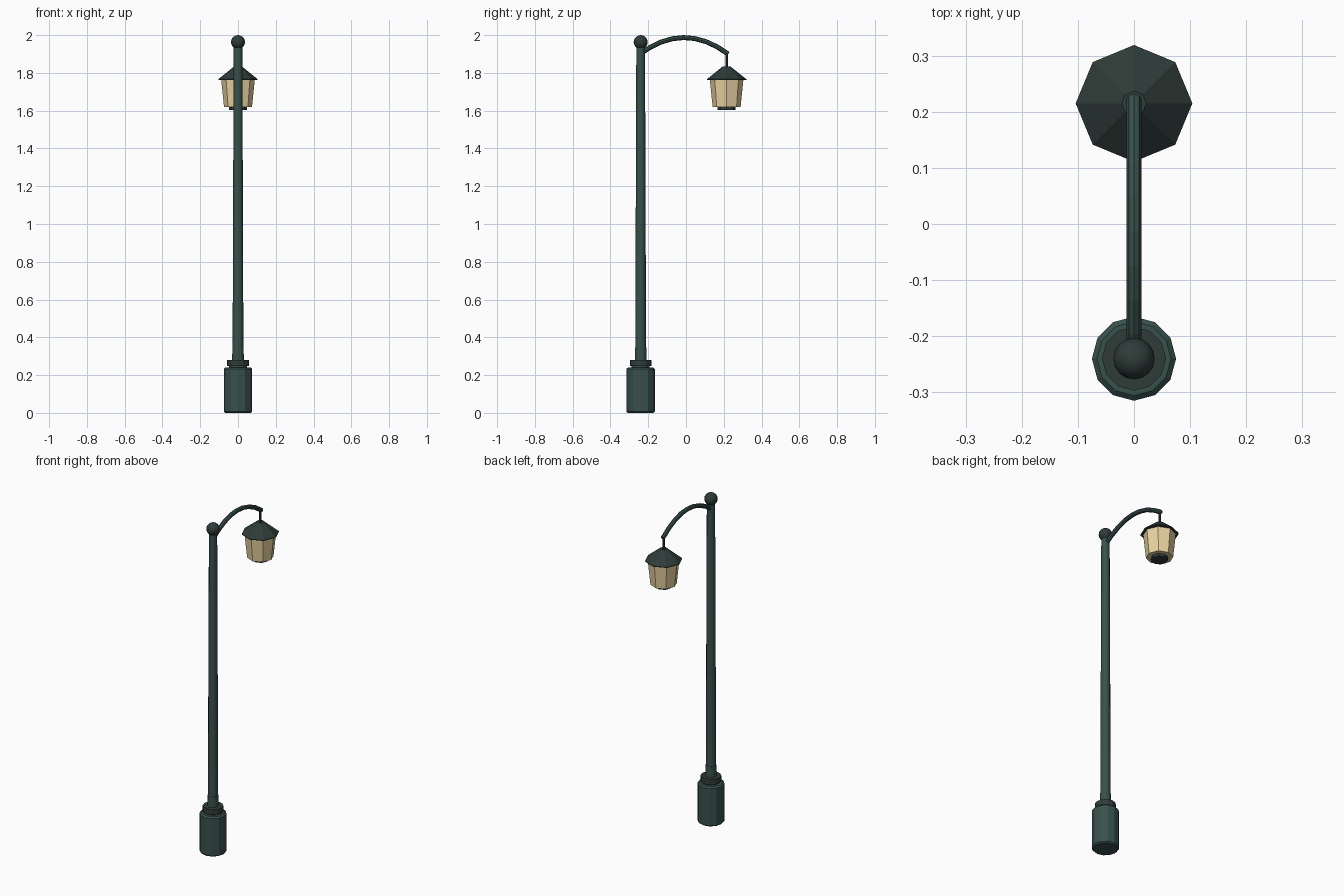
import bpy, bmesh, math

if "Cube" in bpy.data.objects:
    bpy.data.objects.remove(bpy.data.objects["Cube"])

POST_Y, LAMP_Y = -0.24, 0.215


def material(name, rgb):
    m = bpy.data.materials.new(name)
    m.diffuse_color = (*rgb, 1)
    m.use_nodes = True
    m.node_tree.nodes["Principled BSDF"].inputs["Base Color"].default_value = m.diffuse_color
    return m


GREEN = material("green_paint", (0.04, 0.082, 0.07))
DARK = material("dark_metal", (0.028, 0.045, 0.04))
GLASS = material("warm_glass", (0.82, 0.66, 0.36))


def finish(obj, mat, smooth=None):
    obj.data.materials.append(mat)
    if smooth:
        bpy.ops.object.select_all(action='DESELECT')
        obj.select_set(True)
        bpy.context.view_layer.objects.active = obj
        bpy.ops.object.shade_smooth_by_angle(angle=math.radians(smooth))


def lathe(name, y, sides, profile, mat, smooth=None):
    """Closed solid of revolution from (radius, z) points, bottom to top."""
    bm = bmesh.new()
    rings = [[bm.verts.new((r * math.cos(a), y + r * math.sin(a), z))
              for a in (2 * math.pi * i / sides for i in range(sides))]
             for r, z in profile]
    for lo, hi in zip(rings, rings[1:]):
        for i in range(sides):
            j = (i + 1) % sides
            bm.faces.new((lo[i], lo[j], hi[j], hi[i]))
    bm.faces.new(rings[0][::-1])
    bm.faces.new(rings[-1])
    mesh = bpy.data.meshes.new(name)
    bm.to_mesh(mesh)
    bm.free()
    obj = bpy.data.objects.new(name, mesh)
    bpy.context.collection.objects.link(obj)
    finish(obj, mat, smooth)


# Post: pedestal, collar, tapered pole, finial
lathe("base", POST_Y, 12, [(0.068, 0), (0.075, 0.007), (0.075, 0.233), (0.066, 0.241)], GREEN)
lathe("base_neck", POST_Y, 12, [(0.048, 0.235), (0.048, 0.25)], GREEN)
lathe("collar", POST_Y, 12, [(0.057, 0.247), (0.057, 0.28)], DARK)
lathe("pole_sleeve", POST_Y, 12, [(0.031, 0.27), (0.03, 0.345)], GREEN)
lathe("pole", POST_Y, 12, [(0.029, 0.24), (0.023, 1.95)], GREEN, 35)
bpy.ops.mesh.primitive_uv_sphere_add(segments=16, ring_count=10, radius=0.037,
                                     location=(0, POST_Y, 1.963))
finial = bpy.context.object
finial.name = "finial"
finish(finial, DARK, 40)

# Curved arm: eight-sided tube swept along a shallow arch
bm = bmesh.new()
rings = []
for k in range(9):
    y = -0.25 + 0.0592 * k
    z = 1.987 - 1.6 * (y + 0.01) ** 2
    t = math.atan(-3.2 * (y + 0.01))
    rings.append([bm.verts.new((0.013 * math.cos(a),
                                y - 0.013 * math.sin(a) * math.sin(t),
                                z + 0.013 * math.sin(a) * math.cos(t)))
                  for a in (math.pi * i / 4 for i in range(8))])
for p, q in zip(rings, rings[1:]):
    for i in range(8):
        j = (i + 1) % 8
        bm.faces.new((p[i], p[j], q[j], q[i]))
bm.faces.new(rings[0])
bm.faces.new(rings[-1])
bmesh.ops.recalc_face_normals(bm, faces=bm.faces)
mesh = bpy.data.meshes.new("arm")
bm.to_mesh(mesh)
bm.free()
arm = bpy.data.objects.new("arm", mesh)
bpy.context.collection.objects.link(arm)
finish(arm, GREEN)

# Hanging lantern
lathe("hanger_rod", LAMP_Y, 8, [(0.007, 1.82), (0.007, 1.91)], DARK)
lathe("lantern_roof", LAMP_Y, 8, [(0.104, 1.763), (0.104, 1.767), (0.022, 1.833)], DARK)
lathe("lantern_glass", LAMP_Y, 8, [(0.074, 1.62), (0.089, 1.765)], GLASS)
lathe("lantern_bottom", LAMP_Y, 8, [(0.047, 1.603), (0.047, 1.625)], DARK)
